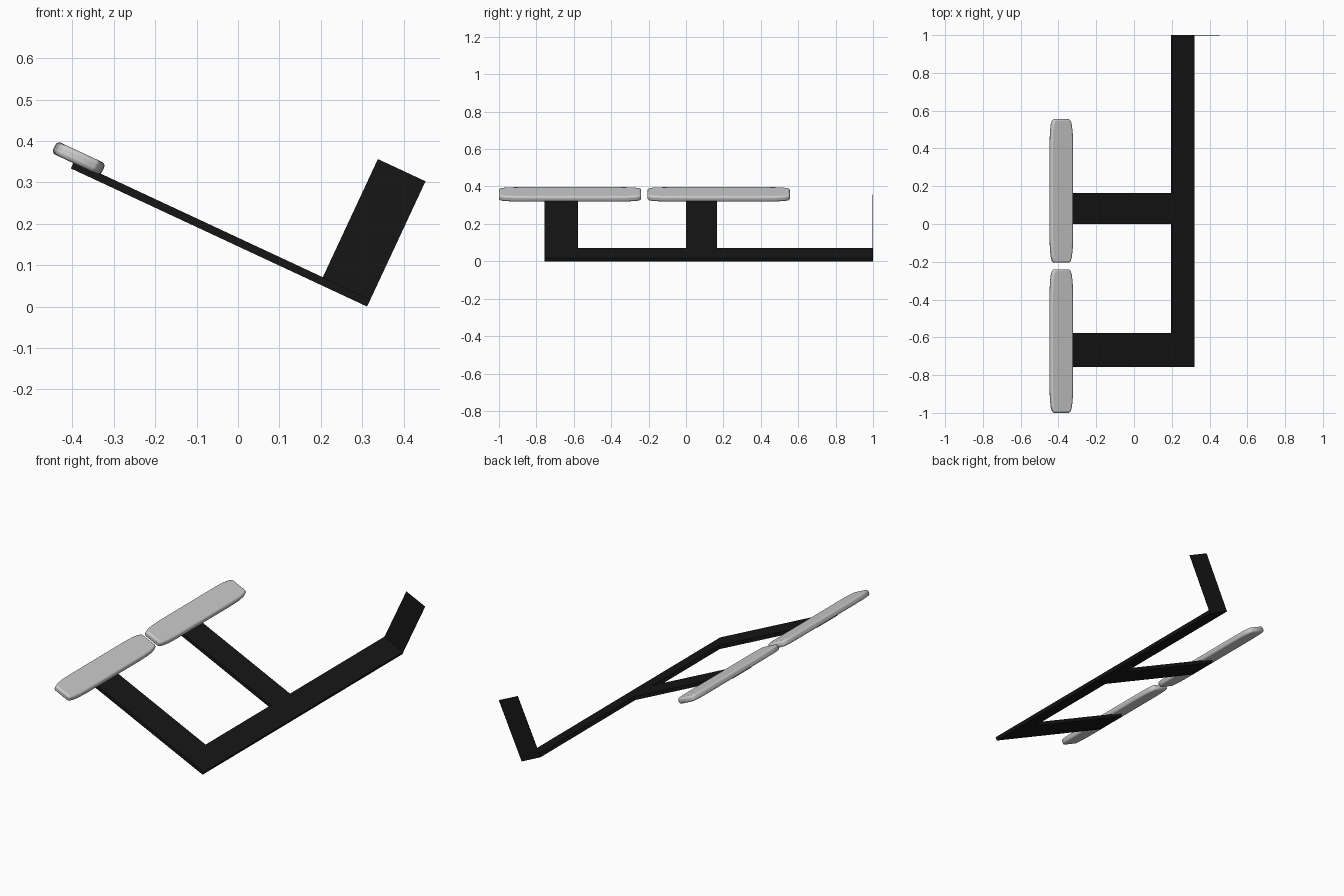
import bpy, bmesh, math

if "Cube" in bpy.data.objects:
    bpy.data.objects.remove(bpy.data.objects["Cube"])

TILT = math.radians(25)          # whole model leans about the y axis
ORIGIN = (0.312, 0, 0)

black = bpy.data.materials.new("black_frame")
black.diffuse_color = (0.008, 0.008, 0.008, 1)
black.use_nodes = True
black.node_tree.nodes["Principled BSDF"].inputs["Base Color"].default_value = black.diffuse_color


def prism(name, outline, z0, z1, mat=None):
    """Extrude an outline in the tilted plane from z0 to z1."""
    bm = bmesh.new()
    low = [bm.verts.new((x, y, z0)) for x, y in outline]
    high = [bm.verts.new((x, y, z1)) for x, y in outline]
    bm.faces.new(low[::-1])
    bm.faces.new(high)
    n = len(outline)
    for i in range(n):
        j = (i + 1) % n
        bm.faces.new((low[i], low[j], high[j], high[i]))
    bmesh.ops.recalc_face_normals(bm, faces=bm.faces)
    mesh = bpy.data.meshes.new(name)
    bm.to_mesh(mesh)
    bm.free()
    ob = bpy.data.objects.new(name, mesh)
    bpy.context.collection.objects.link(ob)
    ob.location = ORIGIN
    ob.rotation_euler = (0, TILT, 0)
    if mat:
        mesh.materials.append(mat)
    return ob


def rect(x0, x1, y0, y1):
    return [(x0, y0), (x1, y0), (x1, y1), (x0, y1)]


# Flat frame: long rail with two cross arms in one outline
W, END, T = -0.127, -0.79, 0.019
frame = [(0, -0.757), (0, 1), (W, 1), (W, 0.165), (END, 0.165), (END, 0),
         (W, 0), (W, -0.578), (END, -0.578), (END, -0.757)]
prism("frame", frame, 0, T, black)

# Thin upright plate at the rear end of the rail
prism("end_plate", rect(W, 0, 0.997, 1), 0, 0.334, black)


# Rounded pads at the arm ends
def pad(name, yc):
    quarter = [(0.065, 0.24), (0.063, 0.31), (0.058, 0.35),
               (0.051, 0.373), (0.042, 0.38)]
    side = quarter + [(-x, y) for x, y in quarter[::-1]]
    outline = side + [(-x, -y) for x, y in side]
    ob = prism(name, [(x - 0.783, y + yc) for x, y in outline], 0.014, 0.046)
    bev = ob.modifiers.new("soft_edge", 'BEVEL')
    bev.width = 0.010
    bev.segments = 3
    bev.limit_method = 'ANGLE'
    bev.angle_limit = math.radians(60)
    bpy.ops.object.select_all(action='DESELECT')
    bpy.context.view_layer.objects.active = ob
    ob.select_set(True)
    bpy.ops.object.shade_smooth_by_angle(angle=math.radians(40))


pad("front_pad", -0.62)
pad("rear_pad", 0.175)
